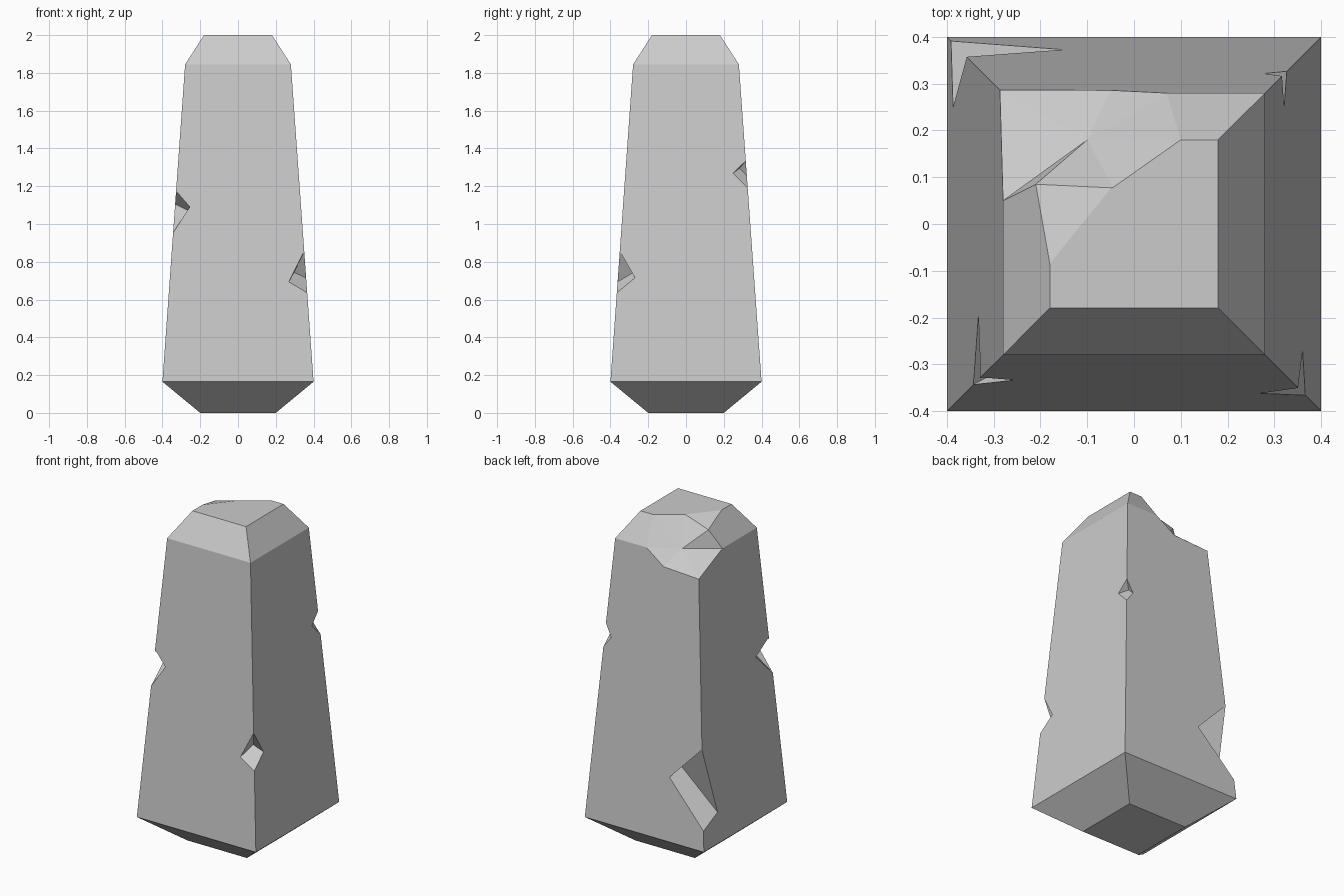
import bpy, bmesh
from mathutils import Vector

if "Cube" in bpy.data.objects:
    bpy.data.objects.remove(bpy.data.objects["Cube"])


def make_object(name, verts, faces):
    mesh = bpy.data.meshes.new(name)
    mesh.from_pydata([tuple(v) for v in verts], [], faces)
    bm = bmesh.new()
    bm.from_mesh(mesh)
    bmesh.ops.recalc_face_normals(bm, faces=bm.faces)
    bm.to_mesh(mesh)
    bm.free()
    obj = bpy.data.objects.new(name, mesh)
    bpy.context.collection.objects.link(obj)
    return obj


def carve(target, cutter):
    cutter.hide_render = True
    mod = target.modifiers.new("cut", 'BOOLEAN')
    mod.operation = 'DIFFERENCE'
    mod.solver = 'EXACT'
    mod.object = cutter
    bpy.context.view_layer.objects.active = target
    bpy.ops.object.modifier_apply(modifier=mod.name)
    bpy.data.objects.remove(cutter)


def block(name, corner, edges):
    """Slanted block spanned by three edge vectors from one corner."""
    u, v, w = edges
    verts = [corner + i * u + j * v + k * w
             for i in (0, 1) for j in (0, 1) for k in (0, 1)]
    faces = [(0, 1, 3, 2), (4, 5, 7, 6), (0, 1, 5, 4),
             (2, 3, 7, 6), (0, 2, 6, 4), (1, 3, 7, 5)]
    return make_object(name, verts, faces)


# Tapered square pillar: (half width, height) rings
rings = [(0.2, 0), (0.4, 0.165), (0.28, 1.845), (0.18, 2.0)]
verts = [(sx * h, sy * h, z) for h, z in rings
         for sx, sy in ((-1, -1), (1, -1), (1, 1), (-1, 1))]
faces = [(3, 2, 1, 0), (12, 13, 14, 15)]
for r in range(3):
    for i in range(4):
        j = (i + 1) % 4
        faces.append((4 * r + i, 4 * r + j, 4 * r + 4 + j, 4 * r + 4 + i))
pillar = make_object("stone_pillar", verts, faces)

# Edge nicks: deepest point, then where the block's three edges leave the stone
nicks = [
    ((0.297, -0.278, 0.744), (0.27, -0.36, 0.695), (0.36, -0.27, 0.715), (0.351, -0.351, 0.857)),
    ((-0.254, -0.295, 1.067), (-0.255, -0.333, 1.09), (-0.333, -0.195, 1.105), (-0.343, -0.343, 0.955)),
    ((0.276, 0.283, 1.294), (0.277, 0.322, 1.257), (0.32, 0.25, 1.27), (0.317, 0.317, 1.335)),
    ((-0.159, 0.271, 0.574), (-0.15, 0.373, 0.543), (-0.387, 0.25, 0.347), (-0.358, 0.358, 0.76)),
]
for n in nicks:
    a, *ends = [Vector(p) for p in n]
    carve(pillar, block("nick_cutter", a, [3 * (e - a) for e in ends]))

# Broken top corner: facets fanning out from one deep point
deep = Vector((-0.1, 0.18, 1.845))
rim = [Vector(p) for p in (
    (-0.045, 0.078, 2.0), (-0.21, 0.085, 1.953), (-0.28, 0.05, 1.845),
    (-0.287, 0.287, 1.75), (-0.05, 0.286, 1.762), (0.07, 0.28, 1.845), (0.1, 0.18, 2.0))]
verts = [deep, Vector((-0.5, 0.5, 2.4))] + [deep + 1.3 * (p - deep) for p in rim]
faces = []
for i in range(7):
    p, q = 2 + i, 2 + (i + 1) % 7
    faces += [(0, p, q), (1, q, p)]
carve(pillar, make_object("corner_cutter", verts, faces))

# Shallow flake beside the broken corner
start = Vector((-0.18, -0.085, 2.0))
carve(pillar, block("flake_cutter", start,
                    [1.05 * (rim[0] - start) + Vector((0, 0, 0.001)),
                     1.05 * (rim[1] - start), Vector((0, 0, 0.3))]))
